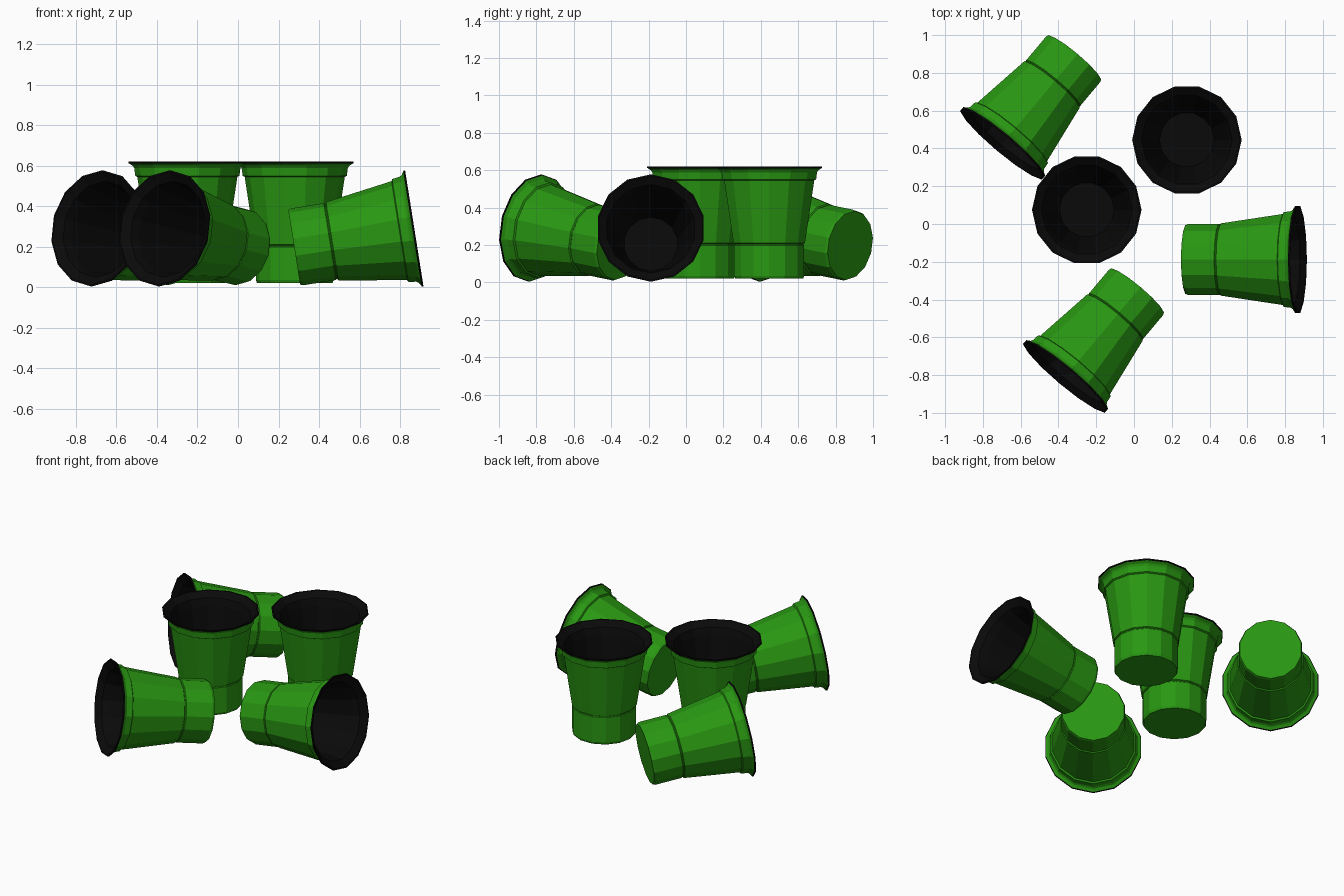
import bpy, bmesh, math
from mathutils import Vector, Matrix

if "Cube" in bpy.data.objects:
    bpy.data.objects.remove(bpy.data.objects["Cube"])

SIDES = 14
HEIGHT = 0.60

def material(name, color):
    m = bpy.data.materials.new(name)
    m.diffuse_color = color
    m.use_nodes = True
    m.node_tree.nodes["Principled BSDF"].inputs["Base Color"].default_value = m.diffuse_color
    return m

green = material("green_plastic", (0.022, 0.31, 0.006, 1))
black = material("black_lining", (0.003, 0.003, 0.003, 1))

# Outer wall from base to lip (green), then lip and lining (black): radius, height
OUTER = [(0.186, 0.0), (0.192, 0.015), (0.192, 0.178), (0.188, 0.182),
         (0.188, 0.186), (0.196, 0.190), (0.247, 0.525), (0.257, 0.530),
         (0.262, 0.568), (0.270, 0.580), (0.286, 0.590)]
INNER = [(0.290, 0.592), (0.290, 0.600), (0.282, 0.600), (0.240, 0.570),
         (0.225, 0.525), (0.170, 0.190), (0.145, 0.050)]

def cup_mesh():
    bm = bmesh.new()
    rings = []
    for r, z in OUTER + INNER:
        rings.append([bm.verts.new((r * math.cos(2 * math.pi * i / SIDES),
                                    r * math.sin(2 * math.pi * i / SIDES), z))
                      for i in range(SIDES)])
    bm.faces.new(rings[0][::-1])                      # base
    for k, (a, b) in enumerate(zip(rings, rings[1:])):
        for i in range(SIDES):
            j = (i + 1) % SIDES
            f = bm.faces.new((a[i], a[j], b[j], b[i]))
            f.material_index = int(k >= len(OUTER) - 1)
    bm.faces.new(rings[-1]).material_index = 1        # inside floor
    bmesh.ops.recalc_face_normals(bm, faces=bm.faces[:])
    me = bpy.data.meshes.new("cup")
    bm.to_mesh(me)
    bm.free()
    me.materials.append(green)
    me.materials.append(black)
    return me

mesh = cup_mesh()

def add_cup(name, matrix):
    ob = bpy.data.objects.new(name, mesh)
    bpy.context.collection.objects.link(ob)
    ob.matrix_world = matrix

# Standing cups
for name, x, y in [("standing_cup_front", -0.25, 0.075),
                   ("standing_cup_back", 0.28, 0.445)]:
    add_cup(name, Matrix.Translation((x, y, 0.02)))

# Cups lying on their side: rim centre and heading of the mouth
TILT = math.radians(9)
for name, x, y, heading in [("lying_cup_right", 0.87, -0.188, 0),
                            ("lying_cup_back_left", -0.698, 0.424, 230),
                            ("lying_cup_front", -0.365, -0.81, 230)]:
    rot = (Matrix.Rotation(math.radians(heading), 4, 'Z')
           @ Matrix.Rotation(math.pi / 2 - TILT, 4, 'Y'))
    base = Vector((x, y, 0.291)) - rot @ Vector((0, 0, HEIGHT))
    add_cup(name, Matrix.Translation(base) @ rot)
